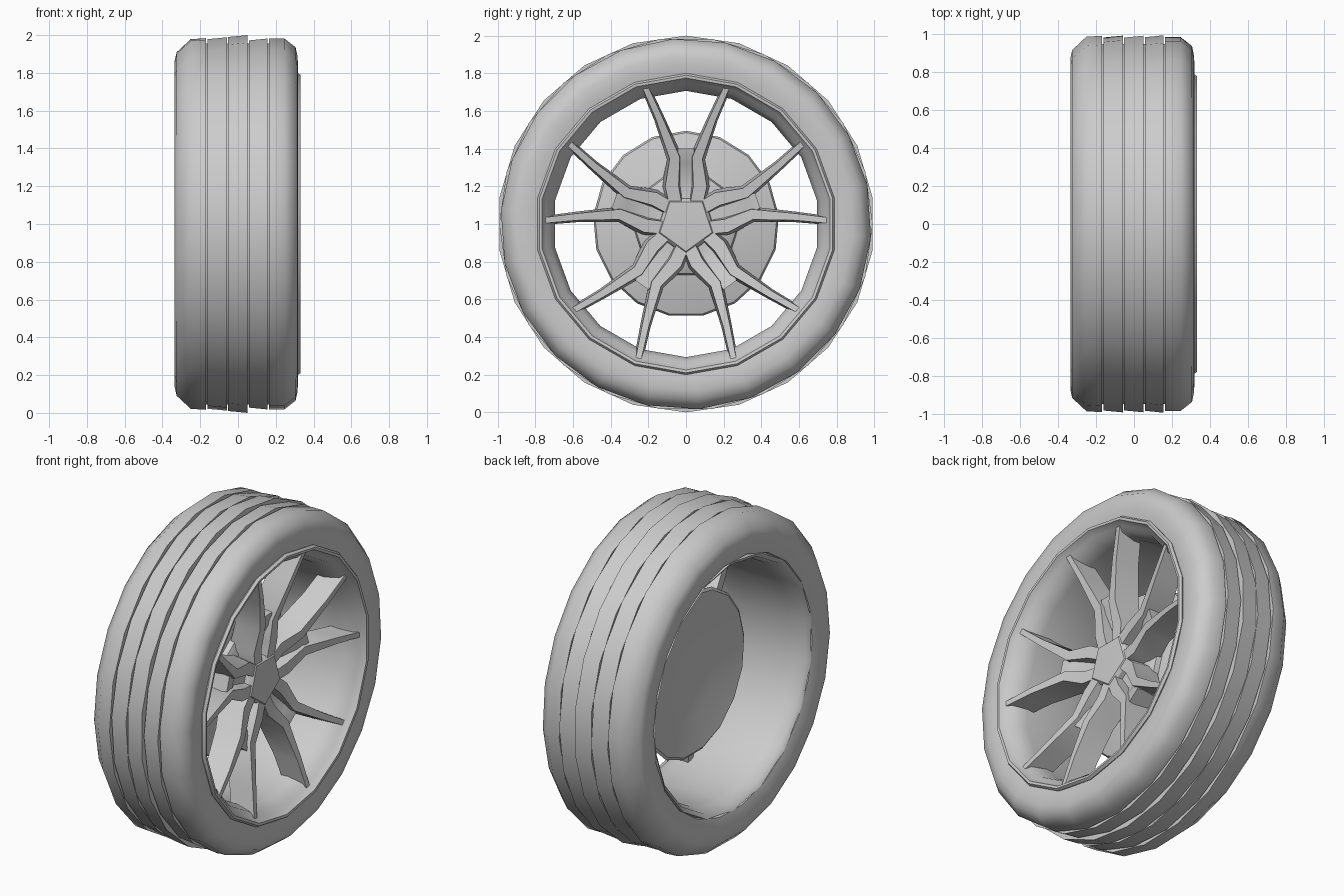
import bpy, bmesh
from math import sin, cos, pi, radians
from mathutils import Vector

if "Cube" in bpy.data.objects:
    bpy.data.objects.remove(bpy.data.objects["Cube"])

grey = bpy.data.materials.new("plain_grey")
grey.use_nodes = True
COLOUR = (0.6, 0.6, 0.6, 1)
grey.diffuse_color = COLOUR
grey.node_tree.nodes["Principled BSDF"].inputs["Base Color"].default_value = COLOUR

AXLE = Vector((0, 0, 1))


def finish(bm, name, angle):
    """Turn a bmesh into a shaded object centred on the axle."""
    bmesh.ops.remove_doubles(bm, verts=bm.verts, dist=0.0005)
    bmesh.ops.recalc_face_normals(bm, faces=bm.faces)
    mesh = bpy.data.meshes.new(name)
    bm.to_mesh(mesh)
    bm.free()
    mesh.materials.append(grey)
    obj = bpy.data.objects.new(name, mesh)
    obj.location = AXLE
    bpy.context.collection.objects.link(obj)
    bpy.ops.object.select_all(action='DESELECT')
    obj.select_set(True)
    bpy.context.view_layer.objects.active = obj
    bpy.ops.object.shade_smooth_by_angle(angle=radians(angle))


def lathe(name, profile, sides=22, phase=0.0, closed=True, angle=45):
    """Spin an (x, radius) profile around the axle."""
    bm = bmesh.new()
    rings = []
    for i in range(sides):
        a = pi / 2 + 2 * pi * (i + phase) / sides
        rings.append([bm.verts.new((x, r * cos(a), r * sin(a))) for x, r in profile])
    count = len(profile)
    for i in range(sides):
        p, q = rings[i], rings[(i + 1) % sides]
        for j in range(count if closed else count - 1):
            k = (j + 1) % count
            bm.faces.new((p[j], p[k], q[k], q[j]))
    finish(bm, name, angle)


def loft(bm, sections, turn):
    """Bar through (sideways, radial, x back, x front, half width) sections."""
    rings = []
    for i, (s, r, back, front, half) in enumerate(sections):
        a, b = sections[max(i - 1, 0)], sections[min(i + 1, len(sections) - 1)]
        along = Vector((b[0] - a[0], b[1] - a[1])).normalized()
        ring = []
        for side, x, w in ((-1, back, 1), (1, back, 1), (1, front, 0.65), (-1, front, 0.65)):
            u = s + along.y * half * w * side
            v = r - along.x * half * w * side
            ring.append(bm.verts.new((x, u * cos(turn) - v * sin(turn),
                                      u * sin(turn) + v * cos(turn))))
        rings.append(ring)
    for p, q in zip(rings, rings[1:]):
        for j in range(4):
            k = (j + 1) % 4
            bm.faces.new((p[j], p[k], q[k], q[j]))
    bm.faces.new(rings[0])
    bm.faces.new(rings[-1])


# Tyre: chamfered shoulders with sidewalls, three tread ribs, groove floor
lathe("outer_shoulder", [(0.163, 0.94), (0.163, 0.985), (0.245, 0.985), (0.305, 0.938),
                         (0.315, 0.89), (0.318, 0.84), (0.305, 0.78), (0.25, 0.76)], phase=0.25)
lathe("inner_shoulder", [(-0.169, 0.94), (-0.169, 0.99), (-0.25, 0.985), (-0.325, 0.915),
                         (-0.335, 0.87), (-0.335, 0.82), (-0.315, 0.76), (-0.26, 0.74)], phase=0.6)
for number, (low, high, phase) in enumerate(((-0.161, -0.058, 0.3), (-0.052, 0.05, 0),
                                             (0.057, 0.156, 0.5))):
    radius = 1.0 if number == 1 else 0.992
    lathe(f"tread_rib_{number + 1}", [(low, 0.94), (low, radius - 0.01),
                                      (high, radius), (high, 0.94)], phase=phase)
lathe("groove_floor", [(-0.25, 0.955), (0.25, 0.955), (0.25, 0.9), (-0.25, 0.9)])

# Rim: stepped barrel with a raised outer lip
lathe("rim_barrel", [(0.315, 0.8), (0.33, 0.79), (0.328, 0.775), (0.29, 0.755), (0.27, 0.73),
                     (0.18, 0.707), (-0.2, 0.712), (-0.3, 0.73), (-0.318, 0.755),
                     (-0.25, 0.78), (0.25, 0.78)], sides=18)

# Brake disc: a thin shell, hollow at the back and rising to the hub in front
lathe("brake_disc", [(0.02, 0), (-0.01, 0.28), (-0.055, 0.48), (-0.045, 0.495),
                     (-0.025, 0.485), (0.03, 0.28), (0.05, 0)], sides=17, closed=False)
lathe("hub", [(0.02, 0.28), (0.06, 0.27), (0.085, 0.22), (0.085, 0)], sides=15, closed=False)
lathe("centre_cap", [(0.05, 0.18), (0.165, 0.165), (0.185, 0.145), (0.19, 0)],
      sides=5, phase=0.5, closed=False, angle=25)

# Five forked spokes: two deep blades that part at a raised saddle beyond a pocket
bm = bmesh.new()
for i in range(5):
    turn = 2 * pi * i / 5
    for side in (-1, 1):
        loft(bm, [(0.05 * side, 0.08, 0.04, 0.175, 0.05),
                  (0.075 * side, 0.2, 0.03, 0.185, 0.055),
                  (0.06 * side, 0.35, 0.05, 0.21, 0.042),
                  (0.142 * side, 0.56, 0.11, 0.26, 0.028),
                  (0.238 * side, 0.775, 0.16, 0.305, 0.022)], turn)
    loft(bm, [(0, 0.08, 0.02, 0.15, 0.08), (0, 0.21, 0.01, 0.12, 0.1),
              (0, 0.32, 0.03, 0.18, 0.075), (0, 0.4, 0.06, 0.2, 0.065)], turn)
finish(bm, "spokes", 60)
